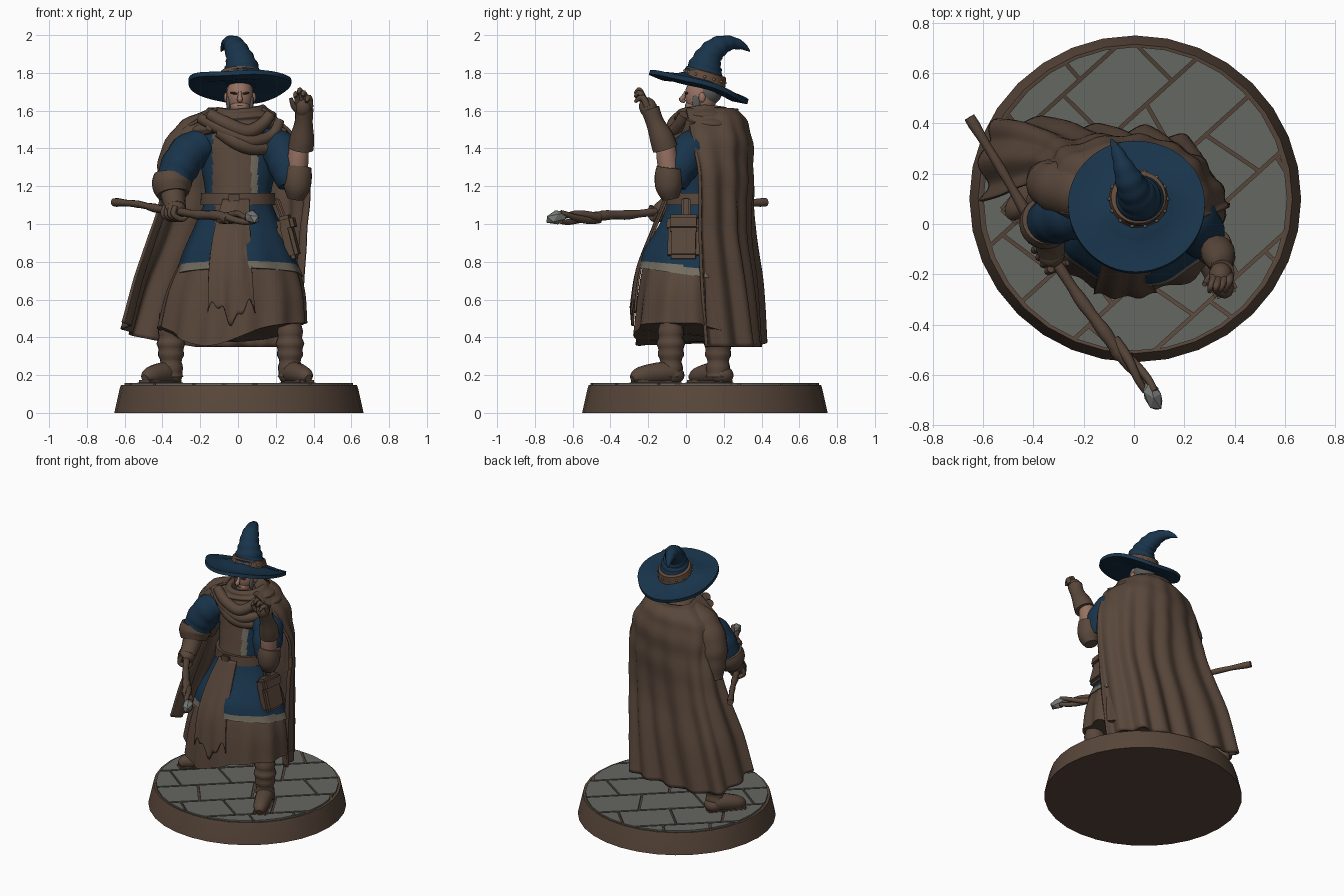
import bpy, bmesh, math, random
from mathutils import Vector, Matrix

if "Cube" in bpy.data.objects:
    bpy.data.objects.remove(bpy.data.objects["Cube"])
random.seed(4)
TAU = math.tau


def material(name, r, g, b):
    m = bpy.data.materials.new(name)
    m.use_nodes = True
    m.diffuse_color = (r, g, b, 1)
    bsdf = m.node_tree.nodes["Principled BSDF"]
    bsdf.inputs["Base Color"].default_value = (r, g, b, 1)
    bsdf.inputs["Roughness"].default_value = 0.8
    return m


BROWN = material("brown cloth", .098, .062, .043)
BLUE = material("deep blue", .0095, .034, .07)
STONE = material("stone grey", .13, .135, .12)
SKIN = material("skin", .31, .17, .125)
TRIM = material("grey trim", .17, .15, .115)
HAIR = material("grey hair", .1, .1, .095)
BAND = material("tan leather", .125, .068, .04)
GEM = material("pale crystal", .18, .19, .18)
DARK = material("dark brow", .06, .036, .027)


def finish(name, bm, mats, rule=None, angle=50):
    bmesh.ops.recalc_face_normals(bm, faces=bm.faces)
    if rule:
        for f in bm.faces:
            f.material_index = rule(f.calc_center_median())
    me = bpy.data.meshes.new(name)
    bm.to_mesh(me)
    bm.free()
    for m in mats:
        me.materials.append(m)
    me.shade_smooth()
    me.set_sharp_from_angle(angle=math.radians(angle))
    ob = bpy.data.objects.new(name, me)
    bpy.context.collection.objects.link(ob)
    return ob


def spline(keys, t):
    """Smooth curve through equally spaced tuples."""
    s = max(0, min(t, 1)) * (len(keys) - 1)
    i = min(int(s), len(keys) - 2)
    w = s - i
    p = [keys[max(0, min(k, len(keys) - 1))] for k in (i - 1, i, i + 1, i + 2)]
    return [b + .5 * w * ((c - a) + w * ((2*a - 5*b + 4*c - d) + w * (3*b - a - 3*c + d)))
            for a, b, c, d in zip(*p)]


def grid(name, f, nu, nv, mats, rule=None, closed=True, thick=0):
    bm = bmesh.new()
    n = nu if closed else nu + 1
    rows = [[bm.verts.new(f(i / nu, j / nv)) for i in range(n)] for j in range(nv + 1)]
    for a, b in zip(rows, rows[1:]):
        for i in range(nu):
            k = (i + 1) % n
            bm.faces.new((a[i], a[k], b[k], b[i]))
    if closed:
        bm.faces.new(rows[0][::-1])
        bm.faces.new(rows[-1])
    ob = finish(name, bm, mats, rule)
    if thick:
        mod = ob.modifiers.new("thickness", "SOLIDIFY")
        mod.thickness, mod.offset = thick, 0
    return ob


def loft(name, keys, mats, rule=None, nu=48, nv=24, fold=None, exact=False):
    """Stack of ellipses (cx, cy, z, rx, ry); fold(angle, v) scales and lifts."""
    if exact:
        nv = len(keys) - 1

    def f(u, v):
        a = u * TAU
        cx, cy, z, rx, ry = keys[round(v * nv)] if exact else spline(keys, v)
        k, dz = fold(a, v) if fold else (1, 0)
        return (cx + rx * k * math.cos(a), cy + ry * k * math.sin(a), z + dz)
    return grid(name, f, nu, nv, mats, rule)


def tube(name, keys, mat, sides=14, per=5, ripple=0):
    """Round sweep through (x, y, z, radius) points."""
    n = (len(keys) - 1) * per
    pts = [spline(keys, j / n) for j in range(n + 1)]
    cen = [Vector(p[:3]) for p in pts]
    tans = [(cen[min(j + 1, n)] - cen[max(j - 1, 0)]).normalized() for j in range(n + 1)]
    side = tans[0].orthogonal().normalized()
    frames = []
    for t in tans:
        side = (side - t * side.dot(t)).normalized()
        frames.append((side.copy(), t.cross(side)))

    def f(u, v):
        j = round(v * n)
        s, c = frames[j]
        r = max(pts[j][3], .002) * (1 + ripple * math.sin(j * 1.6))
        return cen[j] + r * (s * math.cos(u * TAU) + c * math.sin(u * TAU))
    return grid(name, f, sides, n, [mat])


def ball(name, loc, size, mat, rot=(0, 0, 0), seg=20):
    bm = bmesh.new()
    bmesh.ops.create_uvsphere(bm, u_segments=seg, v_segments=seg // 2, radius=1)
    ob = finish(name, bm, [mat])
    ob.location, ob.scale, ob.rotation_euler = loc, size, rot
    return ob


def box(name, loc, size, mat, rot=(0, 0, 0), bevel=.01):
    bm = bmesh.new()
    bmesh.ops.create_cube(bm, size=1, matrix=Matrix.Diagonal((*size, 1)))
    bmesh.ops.bevel(bm, geom=bm.edges[:], offset=bevel, segments=2, affect='EDGES')
    ob = finish(name, bm, [mat])
    ob.location, ob.rotation_euler = loc, rot
    return ob


# Round base with irregular flagstones laid in staggered diagonal rows
loft("base", [(.005, .1, z, r, r - .01) for z, r in ((0, .66), (.125, .632), (.148, .625), (.148, .615), (.145, .61))],
     [BROWN], nu=32, exact=True)
along, across = Vector((.74, .67, 0)), Vector((-.67, .74, 0))
for row in range(-3, 3):
    x, skew = -.8 + .15 * (row % 2), 0
    while x < .65:
        w, turn = random.uniform(.27, .4), random.uniform(-.3, .3)
        bm = bmesh.new()
        bmesh.ops.create_circle(bm, cap_ends=True, segments=32, radius=.605)
        mid = across * (row + .5) * .25
        for co, no in ((along * (x + .007) + mid, -along + across * skew), (along * (x + w - .007) + mid, along - across * turn),
                       (across * (row * .25 + .007), -across), (across * (row * .25 + .243), across)):
            bmesh.ops.bisect_plane(bm, geom=bm.verts[:] + bm.edges[:] + bm.faces[:], plane_co=co,
                                   plane_no=no, clear_outer=True)
        x, skew = x + w, turn
        if not bm.faces:
            bm.free()
            continue
        ext = bmesh.ops.extrude_face_region(bm, geom=bm.faces[:])["geom"]
        bmesh.ops.translate(bm, verts=[v for v in ext if isinstance(v, bmesh.types.BMVert)], vec=(0, 0, .014))
        finish("flagstone", bm, [STONE], angle=30).location = (.005, .1, .143)

# Boots
for side, leg, heel, toe in (("left", (.275, -.08), (.275, -.07), (.355, -.25)),
                             ("right", (-.355, .17), (-.355, .19), (-.47, .06))):
    tube(side + "_boot_shaft", [(*leg, .53, .06), (*leg, .43, .066), (*leg, .35, .072), (*leg, .27, .06),
                                (*leg, .19, .065)], BROWN, ripple=.07)
    ball(side + "_boot_heel", (*heel, .2), (.062, .062, .05), BROWN)
    tube(side + "_boot_foot", [(*heel, .215, .06), ((heel[0] + toe[0]) / 2, (heel[1] + toe[1]) / 2, .208, .057),
                               (*toe, .195, .045), (toe[0] * 1.05, toe[1] - .035, .182, .02)], BROWN)
    sole = box(side + "_sole", ((heel[0] + toe[0]) / 2, (heel[1] + toe[1]) / 2, .163), (.1, .27, .022), BROWN)
    sole.rotation_euler.z = math.atan2(toe[0] - heel[0], heel[1] - toe[1])


# Under robe with folds, bulging over both knees
def robe_fold(a, v):
    knees = max(0, math.cos(a + .6)) ** 6 + .8 * max(0, math.cos(a - 2.9)) ** 6
    low = .1 * max(0, math.sin(a - .1)) + .12 * max(0, math.cos(a - 4.3)) ** 4
    return 1 + .035 * v * math.sin(a * 13 + 1) + .1 * v * knees, -low * v * v


loft("under_robe", [(0, .06, .95, .22, .2), (0, .04, .8, .3, .26), (-.01, .03, .65, .35, .28), (-.025, .035, .475, .37, .305)],
     [BROWN], nu=96, fold=robe_fold)


# Tunic with front panel and trimmed hem
def tunic_colour(c):
    hem = .775 - .12 * (c.y + .2)
    if c.y < .05 and c.z > 1.14 and -.135 < c.x < .07:
        return 1
    if c.y < .05 and c.z > 1.14 and .07 <= c.x < .105:
        return 2
    if c.y < 0 and c.z < 1.14 and -.12 < c.x < .05:
        return 1
    return 2 if c.z < hem + .026 else 0


loft("tunic", [(0, .12, 1.56, .12, .1), (0, .11, 1.46, .22, .14), (.005, .1, 1.3, .2, .16), (0, .07, 1.14, .175, .16),
               (0, .05, 1.0, .225, .19), (0, .03, .85, .29, .255), (.005, .03, .72, .335, .28)],
     [BLUE, BROWN, TRIM], tunic_colour, nu=120, nv=72,
     fold=lambda a, v: (1 + .02 * v * v * math.sin(a * 9), -.04 * v ** 6 * (math.sin(a) - .2)))

# Ragged front panel, belt and pouch
PANEL = [(1.13, -.08, .06, -.115), (.95, -.13, .065, -.19), (.75, -.155, .075, -.262), (.53, -.16, .09, -.29)]


def panel_point(u, v):
    z, x0, x1, y = spline(PANEL, v)
    rag = .05 * math.sin(u * 9) + .025 * math.sin(u * 23)
    return (x0 + (x1 - x0) * u, y + .008 * math.sin(u * 15) * v + .03 * abs(u - .5), z + rag * max(0, v - .7) / .3)


grid("front_panel", panel_point, 24, 20, [BROWN], closed=False, thick=.012)
loft("belt", [(0, .075, z, r, r - .015) for z, r in ((1.165, .18), (1.165, .195), (1.1, .2), (1.1, .18))],
     [BROWN], exact=True)
box("belt_buckle", (-.02, -.113, 1.13), (.06, .02, .06), BROWN, bevel=.005)
box("belt_tail", (-.035, -.162, .98), (.03, .012, .25), BROWN, (-.4, .08, 0), .004)
box("pouch", (.268, -.01, .91), (.08, .17, .2), BROWN, (0, -.25, -.1), .02)
box("pouch_flap", (.258, -.01, 1.0), (.09, .18, .09), BROWN, (0, -.25, -.1), .02)
box("pouch_strap", (.223, .0, 1.08), (.03, .05, .12), BROWN, (0, -.35, 0), .008)

# Long cloak, wrapped round the back from one front edge to the other
CLOAK = [  # z, then five (x, y) points along each row
    (1.61, -.11, .02, -.14, .2, .0, .27, .13, .2, .13, .0),
    (1.48, -.29, .05, -.28, .25, .0, .335, .22, .25, .28, .03),
    (1.25, -.36, .16, -.30, .3, .0, .345, .25, .26, .375, .07),
    (.97, -.43, .15, -.36, .34, -.02, .33, .25, .26, .36, .07),
    (.66, -.52, .11, -.47, .38, -.08, .36, .22, .3, .335, .08),
    (.35, -.59, .09, -.55, .39, -.15, .375, .19, .335, .31, .1)]


def cloak_point(u, v):
    row = spline(CLOAK, v)
    pts = [(row[i], row[i + 1]) for i in range(1, 11, 2)]
    p, a, b = (Vector(spline(pts, t)) for t in (u, max(0, u - .03), min(1, u + .03)))
    d = (b - a).normalized()
    fold = .02 * v * math.sin(u * 50 + 1.5 * v) + .008 * math.sin(u * 6 + v * 40) * (1 - v) ** 2
    return (p.x - d.y * fold, p.y + d.x * fold, row[0] + .13 * v * v * max(0, 1 - u * 2.2))


grid("cloak", cloak_point, 110, 40, [BROWN], closed=False, thick=.016)
tube("shoulder_cape", [(-.1, .13, 1.53, .09), (-.22, .13, 1.46, .115), (-.31, .15, 1.36, .105), (-.345, .17, 1.24, .085),
                       (-.37, .19, 1.12, .05)], BROWN, 20, ripple=.03)

# Draped cowl and clasp
loft("cowl", [(.01, .08, 1.54, .08, .08), (.01, .095, 1.625, .11, .115), (.01, .105, 1.585, .175, .155),
              (-.015, .125, 1.53, .24, .185), (-.02, .14, 1.465, .275, .195)], [BROWN], nu=72, nv=32,
     fold=lambda a, v: (1 + .035 * math.sin(v * 26 + 2.5 * math.sin(a)),
                        -.04 * v * math.sin(a - .6) - .035 * max(0, -math.sin(a)) * (1 - v)))
for name, front in (("scarf_fold", ((-.2, 1.56), (-.08, 1.5), (.06, 1.44), (.18, 1.47), (.22, 1.55))),
                    ("scarf_roll", ((-.15, 1.58), (-.06, 1.53), (.05, 1.49), (.13, 1.53), (.17, 1.58))),
                    ("scarf_edge", ((-.1, 1.49), (.0, 1.43), (.09, 1.4), (.19, 1.415), (.24, 1.5)))):
    tube(name, [(x, .06 - .13 * math.cos(x * 6), z, .042 - abs(x) * .07) for x, z in front], BROWN)
box("cowl_clasp", (-.145, -.045, 1.52), (.045, .02, .05), BAND, (0, .4, -.4), .006)

# Head
ball("head", (.01, .08, 1.68), (.072, .086, .105), SKIN)
ball("jaw", (.01, .05, 1.622), (.052, .056, .042), SKIN)
tube("nose", [(.01, .0, 1.7, .008), (.01, -.012, 1.675, .012), (.01, -.022, 1.658, .015), (.01, -.005, 1.648, .008)], SKIN, 10)
ball("hair", (.01, .115, 1.7), (.074, .076, .075), HAIR)
tube("neck", [(.01, .1, 1.5, .06), (.01, .085, 1.62, .055)], SKIN)
for s in (-1, 1):
    name = "left" if s > 0 else "right"
    ball(name + "_ear", (.01 + s * .074, .085, 1.67), (.011, .018, .026), SKIN)
    ball(name + "_sideburn", (.01 + s * .061, .055, 1.645), (.012, .022, .045), HAIR)
    ball(name + "_brow", (.01 + s * .03, .003, 1.692), (.022, .009, .006), DARK, (0, s * -.15, 0))
box("mouth", (.01, -.004, 1.628), (.034, .008, .005), DARK, bevel=.002)

# Pointed hat, tilted back
tilt = Matrix.Translation((.01, .068, 1.728)) @ Matrix.Rotation(-.29, 4, 'X')
brim = loft("hat_brim", [(0, 0, z, r, r) for r, z in
                         ((.1, .05), (.14, .028), (.2, .012), (.25, .01), (.272, .008), (.272, -.016), (.2, -.022), (.09, .0))],
            [BLUE], nu=64, exact=True)
for v in brim.data.vertices:
    v.co.z += .4 * v.co.x ** 2 + .004 * math.sin(4 * math.atan2(v.co.y, v.co.x))
band = loft("hat_band", [(.008, .016, z, r, r) for z, r in ((.02, .114), (.028, .121), (.085, .109), (.088, .1))],
            [BAND], exact=True)
brim.matrix_world = band.matrix_world = tilt
for i in range(14):
    a = i * TAU / 14
    ball("band_stud", tilt @ Vector((.008 + .115 * math.cos(a), .016 + .115 * math.sin(a), .058)), (.008,) * 3, TRIM, seg=8)
tube("hat_crown", [(.02, .08, 1.75, .112), (.02, .095, 1.8, .1), (.015, .106, 1.85, .083), (0, .13, 1.9, .066),
                   (-.02, .175, 1.94, .056), (-.045, .235, 1.958, .038), (-.07, .295, 1.945, .022), (-.09, .337, 1.915, .004)],
     BLUE, sides=28, ripple=.045)

# Right arm, reaching down to the staff
tube("right_sleeve", [(-.18, .07, 1.43, .09), (-.26, .04, 1.375, .103), (-.32, .02, 1.28, .1), (-.345, -.005, 1.2, .085)],
     BLUE, 24, ripple=.03)
tube("right_cuff", [(-.345, .015, 1.25, .1), (-.35, .0, 1.205, .106), (-.345, -.02, 1.155, .085)], BROWN, 24)
tube("right_glove", [(-.35, .0, 1.2, .072), (-.34, -.055, 1.13, .062), (-.33, -.11, 1.08, .055)], BROWN)
ball("right_palm", (-.33, -.115, 1.075), (.055, .06, .052), BROWN)
for i in range(4):
    c = Vector((-.35 + i * .018, -.085 - i * .028, 1.07))
    tube("right_finger", [(c.x - .035, c.y - .01, c.z + .025, .015), (c.x - .045, c.y - .02, c.z - .02, .015),
                          (c.x, c.y, c.z - .045, .015), (c.x + .03, c.y + .015, c.z - .02, .012)], BROWN, 8)

# Left arm, raised with an open hand; the wide cuff hangs below a bare forearm
tube("left_sleeve", [(.16, .08, 1.44, .095), (.23, .02, 1.38, .103), (.268, -.045, 1.28, .095), (.28, -.07, 1.2, .07)],
     BLUE, 24, ripple=.03)
tube("left_cuff", [(.305, -.08, 1.135, .045), (.312, -.09, 1.19, .07), (.315, -.09, 1.25, .076), (.318, -.085, 1.3, .07)], BROWN, 24)
tube("left_forearm", [(.312, -.085, 1.25, .055), (.318, -.1, 1.35, .056), (.325, -.11, 1.44, .05)], SKIN)
tube("left_glove", [(.332, -.11, 1.4, .068), (.34, -.13, 1.46, .064), (.348, -.165, 1.54, .048), (.35, -.19, 1.61, .05)], BROWN)
ball("left_palm", (.345, -.2, 1.615), (.046, .047, .058), BROWN, (.4, 0, 0))
for i, top in enumerate((1.69, 1.71, 1.695, 1.665)):
    x = .318 + i * .021
    tube("left_finger", [(x, -.205, 1.62, .018), (x - .003, -.225, 1.665, .017), (x - .012, -.248, top, .014),
                         (x - .018, -.27, top - .02, .008)], BROWN, 8)
tube("left_thumb", [(.33, -.19, 1.59, .02), (.297, -.22, 1.62, .016), (.28, -.24, 1.665, .01)], BROWN, 8)

# Gnarled staff with a crystal held by twisted roots
tube("staff", [(-.655, .425, 1.115, .022), (-.53, .22, 1.105, .018), (-.42, .03, 1.08, .022), (-.33, -.12, 1.07, .019),
               (-.22, -.29, 1.05, .024), (-.11, -.44, 1.045, .026), (-.05, -.53, 1.025, .028)], BROWN, 10, ripple=.1)
for s in (0, 2.1, 4.2):
    keys = []
    for k in range(7):
        a, r = s + k * .55, .01 + .003 * k
        keys.append((-.09 + .027 * k + r * math.cos(a), -.46 - .034 * k, 1.035 + r * math.sin(a), .024 - .0018 * k))
    tube("staff_root", keys, BROWN, 8)
bm = bmesh.new()
bmesh.ops.create_icosphere(bm, subdivisions=1, radius=1)
gem = finish("crystal", bm, [GEM], angle=10)
gem.location, gem.scale, gem.rotation_euler = (.075, -.685, 1.035), (.038, .068, .038), (.2, 0, .4)
